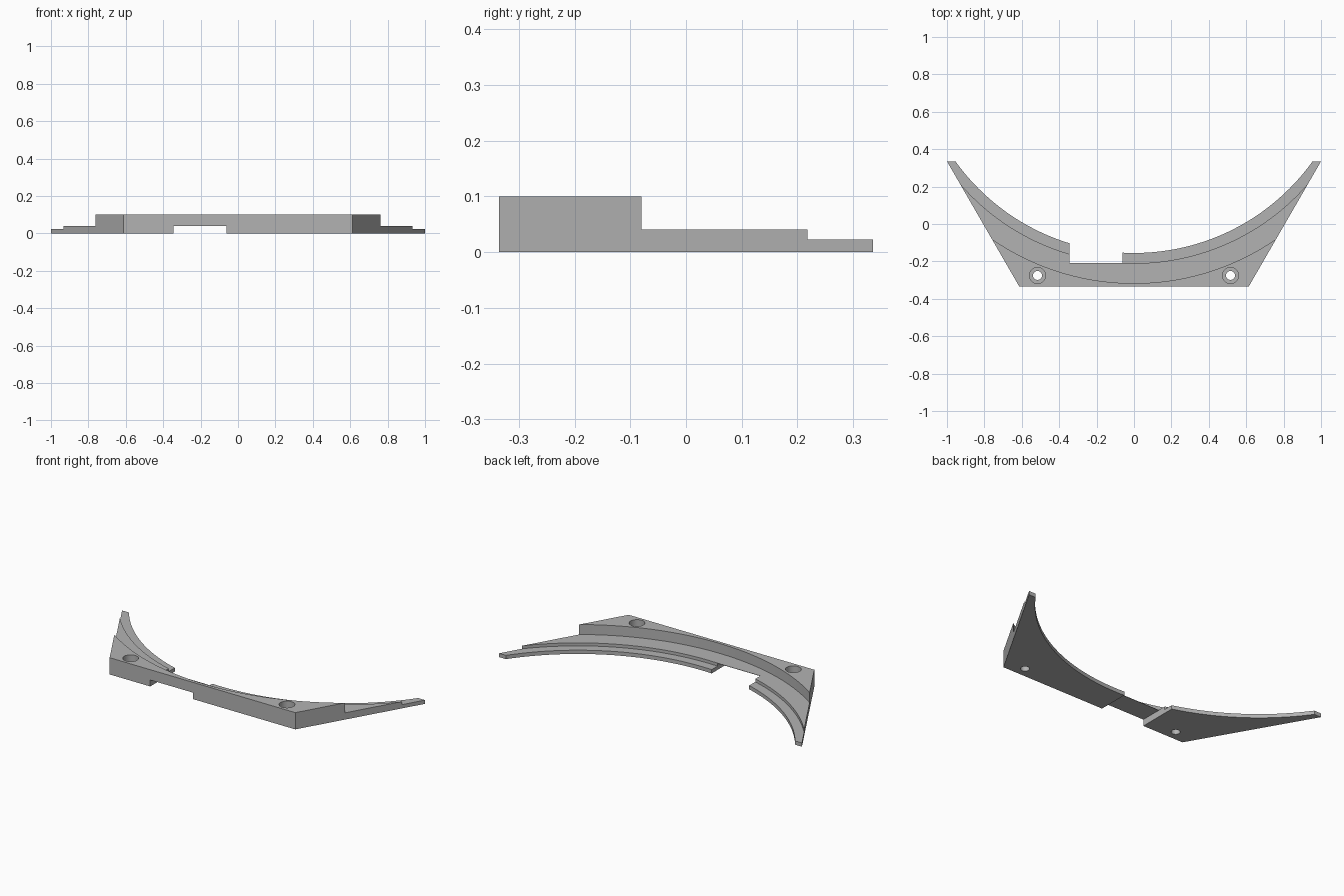
import bpy
import bmesh

cube = bpy.data.objects.get("Cube")
if cube:
    bpy.data.objects.remove(cube, do_unlink=True)

grey = bpy.data.materials.new("plain grey")
grey.use_nodes = True
colour = (0.45, 0.45, 0.45, 1)
grey.diffuse_color = colour
grey.node_tree.nodes["Principled BSDF"].inputs["Base Color"].default_value = colour

HEIGHT = 0.10
ARC_Y = 1.02      # shared centre of the curved steps
TOP = 0.2         # cutters reach above the part


def prism(name, outline, z0, z1):
    """Extrude a flat outline from z0 to z1."""
    bm = bmesh.new()
    face = bm.faces.new([bm.verts.new((x, y, z0)) for x, y in outline])
    new = bmesh.ops.extrude_face_region(bm, geom=[face])["geom"]
    bmesh.ops.translate(bm, vec=(0, 0, z1 - z0),
                        verts=[v for v in new if isinstance(v, bmesh.types.BMVert)])
    bmesh.ops.recalc_face_normals(bm, faces=bm.faces)
    mesh = bpy.data.meshes.new(name)
    bm.to_mesh(mesh)
    bm.free()
    obj = bpy.data.objects.new(name, mesh)
    bpy.context.collection.objects.link(obj)
    return obj


def box(name, x0, x1, y0, y1, z0, z1):
    return prism(name, [(x0, y0), (x1, y0), (x1, y1), (x0, y1)], z0, z1)


def cylinder(name, radius, x, y, z0, z1, sides):
    bpy.ops.mesh.primitive_cylinder_add(vertices=sides, radius=radius, depth=z1 - z0,
                                        location=(x, y, (z0 + z1) / 2))
    obj = bpy.context.object
    obj.name = name
    return obj


def cut(target, cutter):
    cutter.hide_render = True
    mod = target.modifiers.new("cut", "BOOLEAN")
    mod.operation = "DIFFERENCE"
    mod.solver = "EXACT"
    mod.object = cutter
    bpy.context.view_layer.objects.active = target
    bpy.ops.object.modifier_apply(modifier=mod.name)
    bpy.data.objects.remove(cutter, do_unlink=True)


# Tapered block
bracket = prism("curved_bracket",
                [(-0.613, -0.335), (0.613, -0.335), (1, 0.335), (-1, 0.335)], 0, HEIGHT)
bracket.data.materials.append(grey)

# Concentric curved steps, from the open middle outward
for radius, floor in ((1.175, -0.1), (1.23, 0.0225), (1.337, 0.0405)):
    cut(bracket, cylinder("step_cutter", radius, 0, ARC_Y, floor, TOP, 256))

# Passage under the front wall, and gap through the inner ledge
cut(bracket, box("passage_cutter", -0.345, -0.062, -0.5, 0, -0.1, 0.0385))
cut(bracket, box("gap_cutter", -0.345, -0.062, -0.208, 0, -0.1, TOP))

# Counterbored screw holes
for x in (-0.516, 0.516):
    cut(bracket, cylinder("screw_hole_cutter", 0.024, x, -0.275, -0.1, TOP, 32))
    cut(bracket, cylinder("screw_head_cutter", 0.043, x, -0.275, 0.04, TOP, 32))

bpy.ops.object.select_all(action="DESELECT")
bracket.select_set(True)
bpy.context.view_layer.objects.active = bracket
bpy.ops.object.shade_smooth_by_angle()
